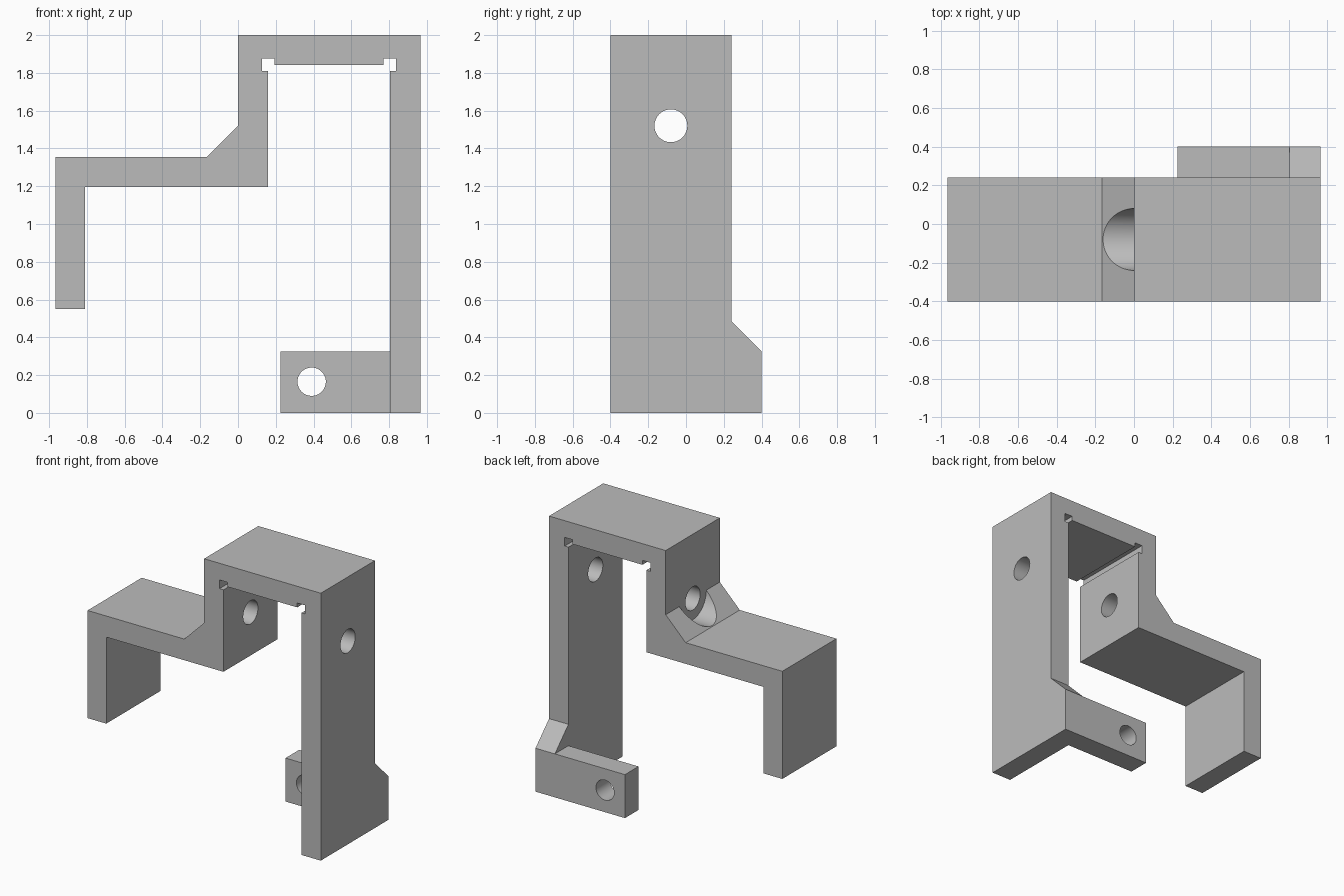
import bpy
import bmesh
from math import radians
from mathutils import Matrix, Vector

if "Cube" in bpy.data.objects:
    bpy.data.objects.remove(bpy.data.objects["Cube"], do_unlink=True)

grey = bpy.data.materials.new("plain grey")
grey.use_nodes = True
colour = (0.5, 0.5, 0.5, 1)
grey.diffuse_color = colour
grey.node_tree.nodes["Principled BSDF"].inputs["Base Color"].default_value = colour


def add_object(name, bm):
    bmesh.ops.recalc_face_normals(bm, faces=bm.faces)
    mesh = bpy.data.meshes.new(name)
    bm.to_mesh(mesh)
    bm.free()
    mesh.materials.append(grey)
    obj = bpy.data.objects.new(name, mesh)
    bpy.context.collection.objects.link(obj)
    return obj


def extrude(name, points, offset):
    """Close a flat outline and push it along the offset."""
    bm = bmesh.new()
    face = bm.faces.new([bm.verts.new(p) for p in points])
    result = bmesh.ops.extrude_face_region(bm, geom=[face], use_keep_orig=True)
    moved = [v for v in result["geom"] if isinstance(v, bmesh.types.BMVert)]
    bmesh.ops.translate(bm, verts=moved, vec=Vector(offset))
    return add_object(name, bm)


def rod(name, centre, radius, length, axis):
    """Cylinder along the x or y axis."""
    bm = bmesh.new()
    turn = Matrix.Rotation(radians(90), 4, "Y" if axis == "X" else "X")
    bmesh.ops.create_cone(bm, cap_ends=True, segments=64, radius1=radius,
                          radius2=radius, depth=length,
                          matrix=Matrix.Translation(centre) @ turn)
    return add_object(name, bm)


def combine(target, tool, operation):
    mod = target.modifiers.new(operation.title(), "BOOLEAN")
    mod.operation = operation
    mod.solver = "EXACT"
    mod.object = tool
    bpy.context.view_layer.objects.active = target
    bpy.ops.object.modifier_apply(modifier=mod.name)
    bpy.data.objects.remove(tool, do_unlink=True)


front, back, rear = -0.4, 0.24, 0.4
inner, outer = 0.805, 0.965

# Stepped bracket with relief notches in the upper inside corners
outline = [
    (-outer, 0.55), (-0.81, 0.55), (-0.81, 1.197), (0.16, 1.197),
    (0.16, 1.81), (0.127, 1.81), (0.127, 1.875), (0.192, 1.875),
    (0.192, 1.842), (0.77, 1.842), (0.77, 1.875), (0.836, 1.875),
    (0.836, 1.81), (inner, 1.81), (inner, 0), (outer, 0),
    (outer, 2), (0, 2), (0, 1.52), (-0.165, 1.355), (-outer, 1.355),
]
bracket = extrude("bracket", [(x, front, z) for x, z in outline],
                  (0, back - front, 0))

# Sloped heel behind the long leg, and the foot arm reaching inward
heel = extrude("heel", [(inner, back, 0), (inner, rear, 0),
                        (inner, rear, 0.325), (inner, back, 0.485)],
               (outer - inner, 0, 0))
foot_arm = extrude("foot_arm", [(0.225, back, 0), (0.225, rear, 0),
                                (0.225, rear, 0.325), (0.225, back, 0.325)],
                   (inner - 0.225, 0, 0))
combine(heel, foot_arm, "UNION")
combine(bracket, heel, "UNION")

# Cross hole through both uprights, round pocket in the fillet, foot hole
combine(bracket, rod("cross_hole", (0.5, -0.08, 1.52), 0.087, 1.5, "X"), "DIFFERENCE")
combine(bracket, rod("pocket", (-0.2, -0.08, 1.52), 0.16, 0.4, "X"), "DIFFERENCE")
combine(bracket, rod("foot_hole", (0.39, 0.32, 0.165), 0.075, 0.4, "Y"), "DIFFERENCE")

bpy.ops.object.select_all(action="DESELECT")
bracket.select_set(True)
bpy.context.view_layer.objects.active = bracket
bpy.ops.object.shade_smooth_by_angle(angle=radians(30))
